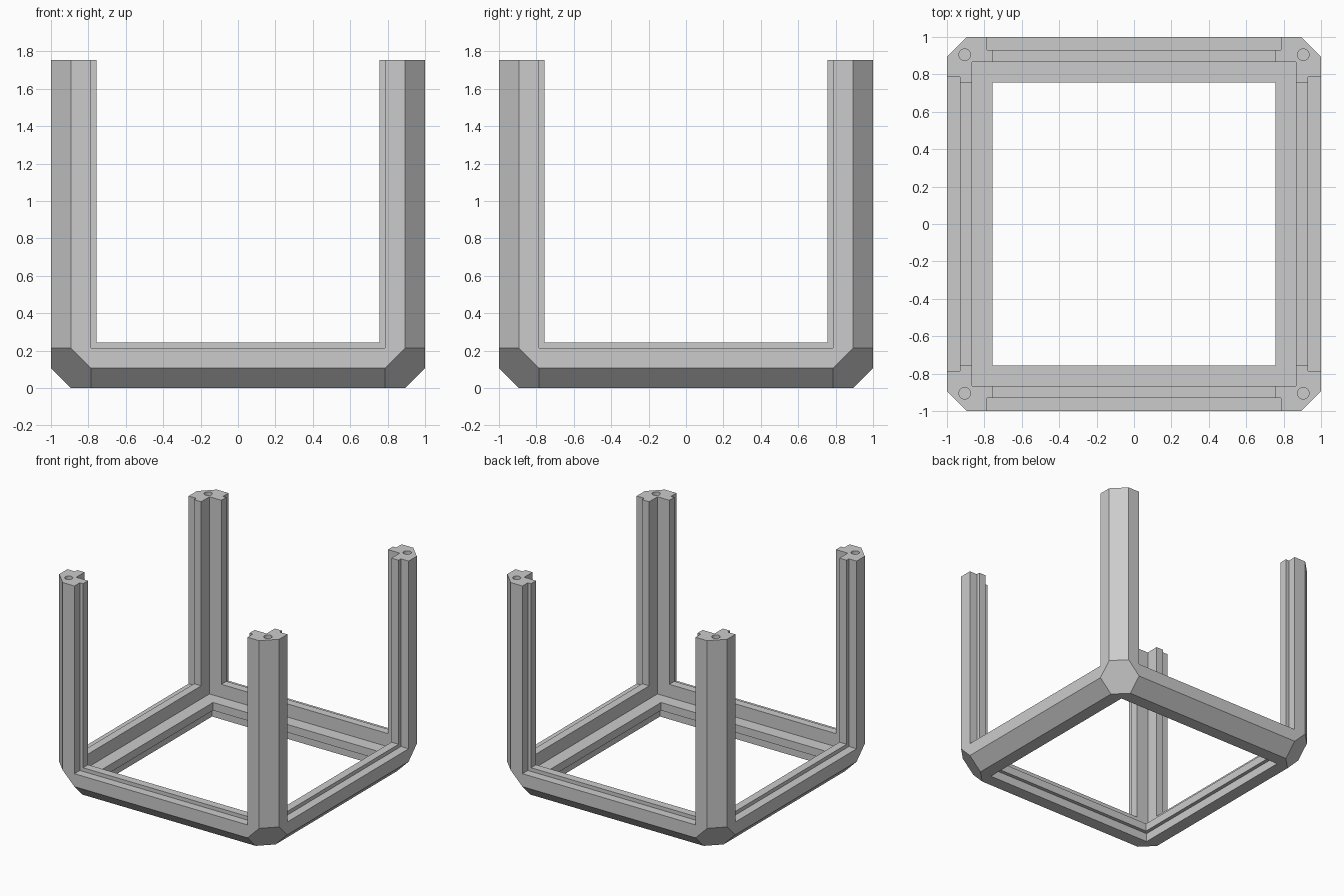
import bpy
import bmesh
import math
from mathutils import Vector

cube = bpy.data.objects.get("Cube")
if cube:
    bpy.data.objects.remove(cube)

HEIGHT = 1.755
CHAMFER, EDGE, FLANGE = 0.107, 0.213, 0.243   # distances from the outer corner
STEP, INNER = 0.07, 0.135

# Half of the bar section, then reflected over its diagonal
half = [(CHAMFER, 0), (EDGE, 0), (EDGE, STEP), (FLANGE, STEP), (FLANGE, INNER), (INNER, INNER)]
profile = half + [(q, p) for p, q in reversed(half[:-1])]


def add_arm(target, axis, length):
    """Extrude the section along one axis and mitre it at the corner."""
    others = [a for a in range(3) if a != axis]
    bm = bmesh.new()

    def ring(t):
        verts = []
        for p, q in profile:
            co = Vector()
            co[axis], co[others[0]], co[others[1]] = t, p, q
            verts.append(bm.verts.new(co))
        return verts

    a, b = ring(0), ring(length)
    n = len(profile)
    for i in range(n):
        j = (i + 1) % n
        bm.faces.new((a[i], a[j], b[j], b[i]))
    for other in others:
        normal = Vector()
        normal[axis], normal[other] = 1, -1
        bmesh.ops.bisect_plane(bm, geom=bm.verts[:] + bm.edges[:] + bm.faces[:], dist=1e-6,
                               plane_co=(0, 0, 0), plane_no=normal, clear_inner=True)
    temp = bpy.data.meshes.new("temp")
    bm.to_mesh(temp)
    bm.free()
    target.from_mesh(temp)
    bpy.data.meshes.remove(temp)


# One corner: two half rails and a post
bm = bmesh.new()
for axis, length in enumerate((1, 1, HEIGHT)):
    add_arm(bm, axis, length)
bmesh.ops.remove_doubles(bm, verts=bm.verts[:], dist=1e-4)

# Hexagonal cut across the bottom corner
cut = bmesh.ops.bisect_plane(bm, geom=bm.verts[:] + bm.edges[:] + bm.faces[:], dist=1e-6,
                             plane_co=Vector((1, 1, 1)) * (CHAMFER + EDGE) / 3,
                             plane_no=(1, 1, 1), clear_inner=True)
rim = [e for e in cut["geom_cut"] if isinstance(e, bmesh.types.BMEdge)]
bmesh.ops.holes_fill(bm, edges=rim, sides=0)
bmesh.ops.dissolve_limit(bm, angle_limit=0.01, verts=bm.verts[:], edges=bm.edges[:])

# Post top with a round screw hole
outline = [e for e in bm.edges if e.is_boundary and all(v.co.z > HEIGHT - 0.001 for v in e.verts)]
SIDES, RADIUS, CENTRE, DEPTH = 24, 0.031, 0.095, 0.15
circle = []
for i in range(SIDES):
    angle = math.tau * i / SIDES
    circle.append(bm.verts.new((CENTRE + RADIUS * math.cos(angle),
                                CENTRE + RADIUS * math.sin(angle), HEIGHT)))
floor = [bm.verts.new(v.co - Vector((0, 0, DEPTH))) for v in circle]
hole = [bm.edges.new((circle[i - 1], circle[i])) for i in range(SIDES)]
bmesh.ops.triangle_fill(bm, edges=outline + hole, use_beauty=True, normal=(0, 0, 1))
for i in range(SIDES):
    bm.faces.new((circle[i - 1], circle[i], floor[i], floor[i - 1]))
bm.faces.new(floor)

bmesh.ops.recalc_face_normals(bm, faces=bm.faces[:])
bmesh.ops.translate(bm, verts=bm.verts[:], vec=(-1, -1, 0))

mesh = bpy.data.meshes.new("corner_frame")
bm.to_mesh(mesh)
bm.free()
frame = bpy.data.objects.new("corner_frame", mesh)
bpy.context.collection.objects.link(frame)

# Four corners joined at the middle of the rails
mirror = frame.modifiers.new("four_corners", "MIRROR")
mirror.use_axis = (True, True, False)
mirror.use_clip = True

# Single plain grey
grey = bpy.data.materials.new("plain_grey")
grey.use_nodes = True
colour = (0.6, 0.6, 0.6, 1)
grey.diffuse_color = colour
grey.node_tree.nodes["Principled BSDF"].inputs["Base Color"].default_value = colour
mesh.materials.append(grey)
